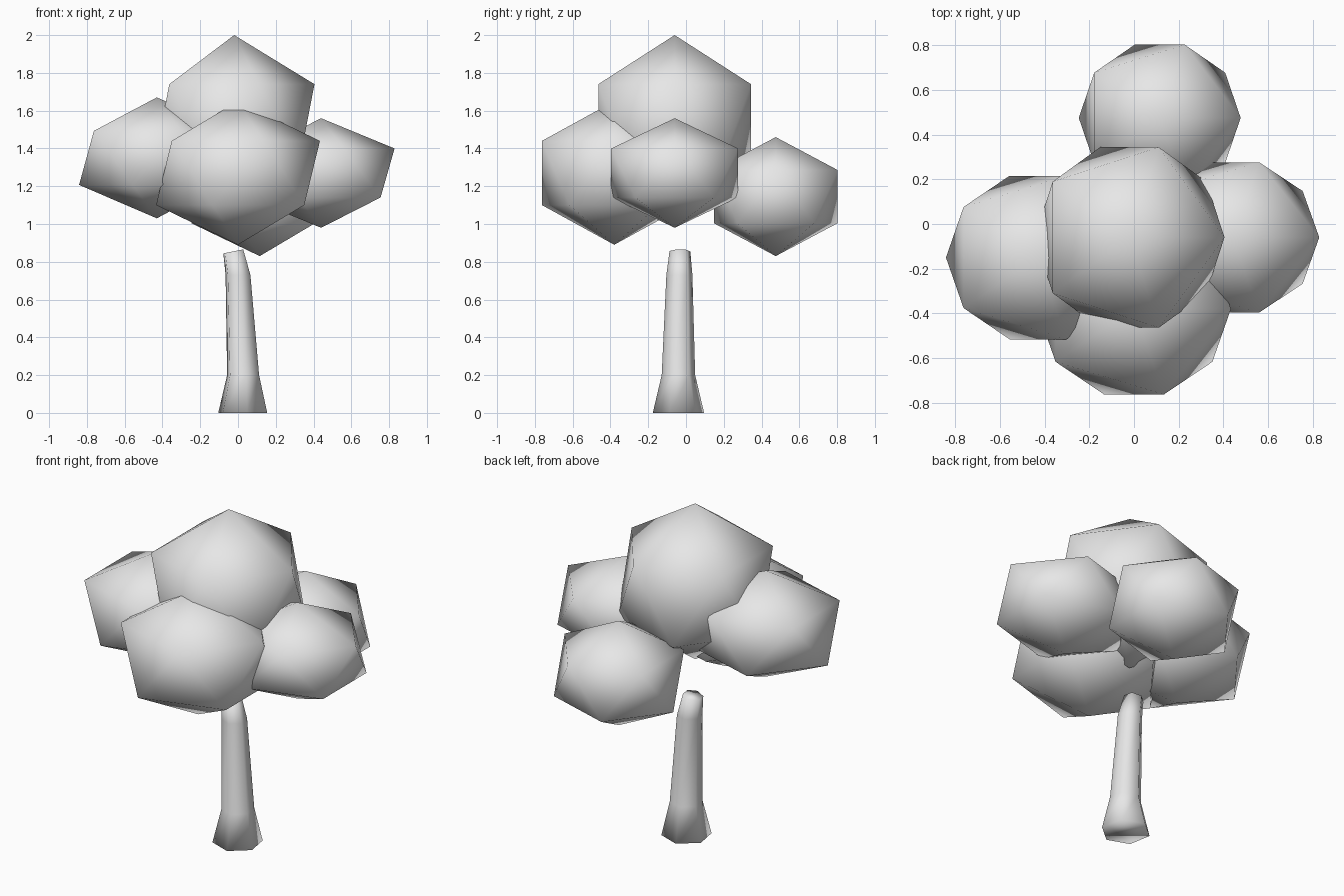
import bpy
import bmesh
from math import cos, sin, radians

cube = bpy.data.objects.get("Cube")
if cube:
    bpy.data.objects.remove(cube, do_unlink=True)

GREY = (0.8, 0.8, 0.8, 1.0)
grey = bpy.data.materials.new("plain_grey")
grey.use_nodes = True
grey.diffuse_color = GREY
grey.node_tree.nodes["Principled BSDF"].inputs["Base Color"].default_value = GREY


def finish(name, bm):
    """Turn a bmesh into a smooth shaded grey object."""
    bmesh.ops.recalc_face_normals(bm, faces=bm.faces)
    for face in bm.faces:
        face.smooth = True
    mesh = bpy.data.meshes.new(name)
    bm.to_mesh(mesh)
    bm.free()
    mesh.materials.append(grey)
    obj = bpy.data.objects.new(name, mesh)
    bpy.context.collection.objects.link(obj)
    return obj


def foliage(name, centre, radii):
    """Low-poly leaf clump: a stretched twenty-sided ball."""
    bm = bmesh.new()
    bmesh.ops.create_icosphere(bm, subdivisions=1, radius=1)
    bmesh.ops.scale(bm, vec=radii, verts=bm.verts)
    bmesh.ops.translate(bm, vec=centre, verts=bm.verts)
    finish(name, bm)


# Leaf clumps
foliage("top_foliage", (-0.02, -0.06, 1.53), (0.475, 0.475, 0.47))
foliage("front_foliage", (0, -0.38, 1.27), (0.485, 0.45, 0.38))
foliage("back_foliage", (0.115, 0.475, 1.145), (0.405, 0.385, 0.315))
foliage("left_foliage", (0.44, -0.06, 1.27), (0.435, 0.395, 0.29))
foliage("right_foliage", (-0.43, -0.15, 1.35), (0.46, 0.43, 0.32))

# Trunk: six-sided rings (x, y, z, radius), flared at the base, leaning at the tip
SIDES = 6
rings = [
    (0.025, -0.04, 0.0, 0.138),
    (0.027, -0.04, 0.2, 0.09),
    (0.0, -0.035, 0.73, 0.07),
    (-0.025, -0.032, 0.855, 0.056),
]
bm = bmesh.new()
loops = []
for x, y, z, r in rings:
    tilt = 0.2 if z > 0.8 else 0
    loop = []
    for i in range(SIDES):
        a = radians(40 + 360 * i / SIDES)
        loop.append(bm.verts.new((x + r * cos(a), y + r * sin(a), z + tilt * r * cos(a))))
    loops.append(loop)
for low, high in zip(loops, loops[1:]):
    for i in range(SIDES):
        j = (i + 1) % SIDES
        bm.faces.new((low[i], low[j], high[j], high[i]))
bm.faces.new(loops[0][::-1])
bm.faces.new(loops[-1])
finish("trunk", bm)
